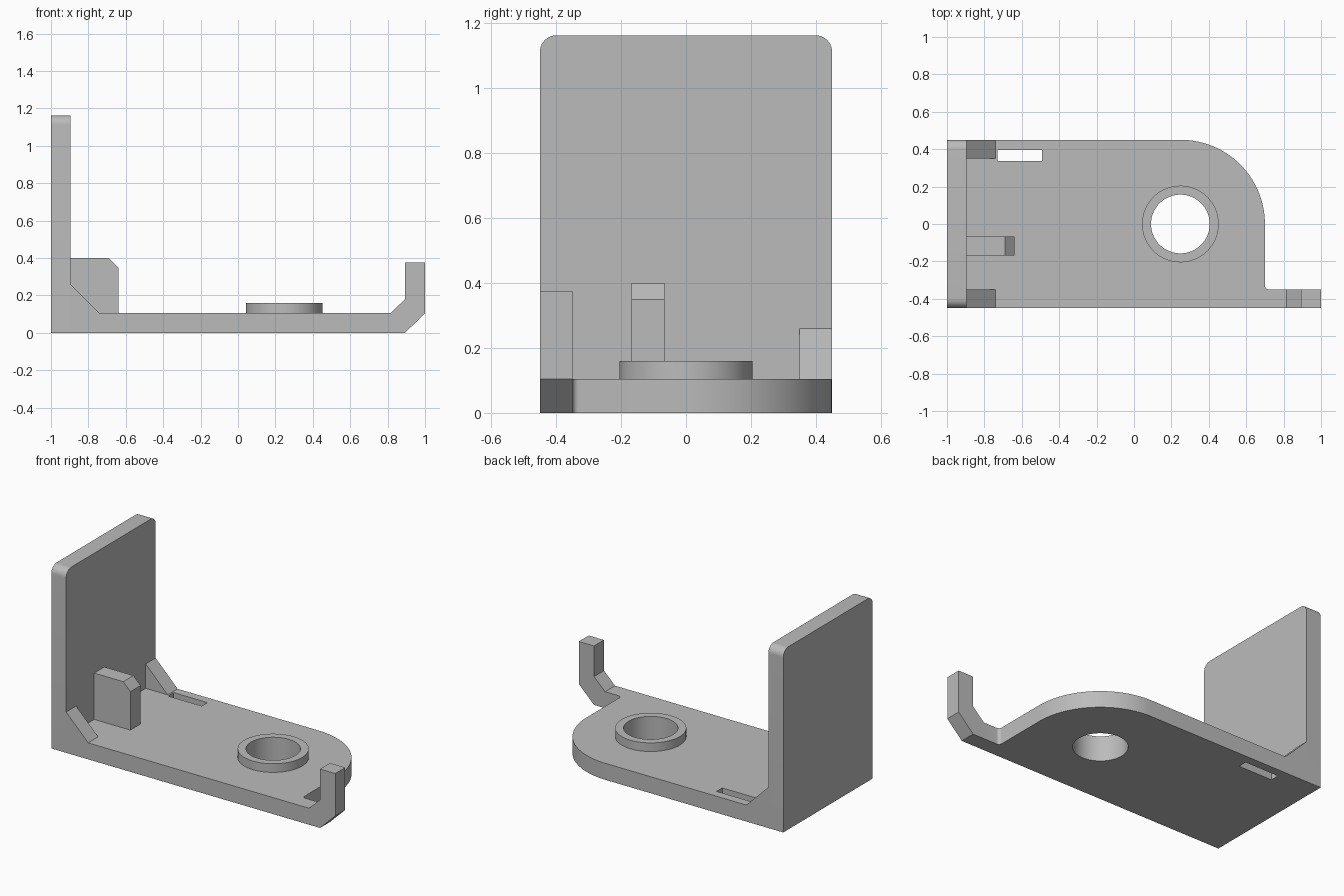
import bpy
import bmesh
from math import cos, sin, pi, radians
from mathutils import Matrix

cube = bpy.data.objects.get("Cube")
if cube:
    bpy.data.objects.remove(cube)

grey = bpy.data.materials.new("plain grey")
grey.use_nodes = True
colour = (0.5, 0.5, 0.5, 1)
grey.diffuse_color = colour
grey.node_tree.nodes["Principled BSDF"].inputs["Base Color"].default_value = colour

# Drawing planes: each maps profile (u, v, depth) to the model axes
FLAT = Matrix.Identity(4)
SIDE = Matrix(((1, 0, 0, 0), (0, 0, -1, 0), (0, 1, 0, 0), (0, 0, 0, 1)))   # x, z
FACE = Matrix(((0, 0, 1, 0), (1, 0, 0, 0), (0, 1, 0, 0), (0, 0, 0, 1)))    # y, z


def arc(cx, cy, r, start, end, steps):
    angles = [radians(start + (end - start) * i / steps) for i in range(steps + 1)]
    return [(cx + r * cos(a), cy + r * sin(a)) for a in angles]


def circle(cx, cy, r, steps=64):
    return arc(cx, cy, r, 0, 360, steps)[:-1]


def prism(name, outlines, low, high, plane=FLAT):
    """Extrude an outline, with any further outlines as holes, from low to high."""
    curve = bpy.data.curves.new(name, "CURVE")
    curve.dimensions = "2D"
    curve.fill_mode = "BOTH"
    curve.extrude = (high - low) / 2
    for points in outlines:
        spline = curve.splines.new("POLY")
        spline.points.add(len(points) - 1)
        for point, (u, v) in zip(spline.points, points):
            point.co = (u, v, 0, 1)
        spline.use_cyclic_u = True
    obj = bpy.data.objects.new(name, curve)
    bpy.context.collection.objects.link(obj)
    bpy.ops.object.select_all(action="DESELECT")
    obj.select_set(True)
    bpy.context.view_layer.objects.active = obj
    bpy.ops.object.convert(target="MESH")
    obj = bpy.context.view_layer.objects.active

    # Weld caps to walls and place the part
    mesh = obj.data
    bm = bmesh.new()
    bm.from_mesh(mesh)
    bmesh.ops.remove_doubles(bm, verts=bm.verts, dist=0.0005)
    bm.transform(plane @ Matrix.Translation((0, 0, (low + high) / 2)))
    bmesh.ops.recalc_face_normals(bm, faces=bm.faces)
    bm.to_mesh(mesh)
    bm.free()
    mesh.materials.clear()
    mesh.materials.append(grey)
    bpy.ops.object.shade_smooth_by_angle(angle=radians(30))
    return obj


T = 0.105            # plate thickness
WALL = -0.895        # inner face of the upright wall
W = 0.45             # half width
BOSS = 0.248         # boss centre along x
bore = circle(BOSS, 0, 0.157)

# Base plate with rounded corner, arm, bore and slot
outline = [(WALL, -W), (0.815, -W), (0.815, -0.35)]
outline += arc(0.72, -0.33, 0.02, 270, 180, 6)
outline += arc(0.25, 0, W, 0, 90, 32)
outline += [(WALL, W)]
slot = [(-0.73, 0.338), (-0.492, 0.338), (-0.492, 0.395), (-0.73, 0.395)]
prism("base_plate", [outline, bore, slot], 0, T)

# Raised ring around the bore
prism("boss_ring", [circle(BOSS, 0, 0.205), bore], T, 0.16)

# Upright wall with rounded top corners
top = 1.163
wall = [(-W, 0), (W, 0)]
wall += arc(W - 0.05, top - 0.05, 0.05, 0, 90, 10)
wall += arc(0.05 - W, top - 0.05, 0.05, 90, 180, 10)
prism("upright_wall", [wall], -1, WALL, FACE)

# Hook at the end of the arm (depth runs towards the front)
hook = [(0.815, 0), (0.893, 0), (1, T), (1, 0.375),
        (0.893, 0.375), (0.893, 0.18), (0.815, T)]
prism("end_hook", [hook], 0.35, W, SIDE)

# Corner gussets
gusset = [(WALL, T), (-0.74, T), (WALL, 0.26)]
prism("front_gusset", [gusset], 0.35, W, SIDE)
prism("back_gusset", [gusset], -W, -0.35, SIDE)

# Chamfered tab against the wall
tab = [(WALL, T), (-0.64, T), (-0.64, 0.35), (-0.69, 0.4), (WALL, 0.4)]
prism("support_tab", [tab], 0.066, 0.168, SIDE)
